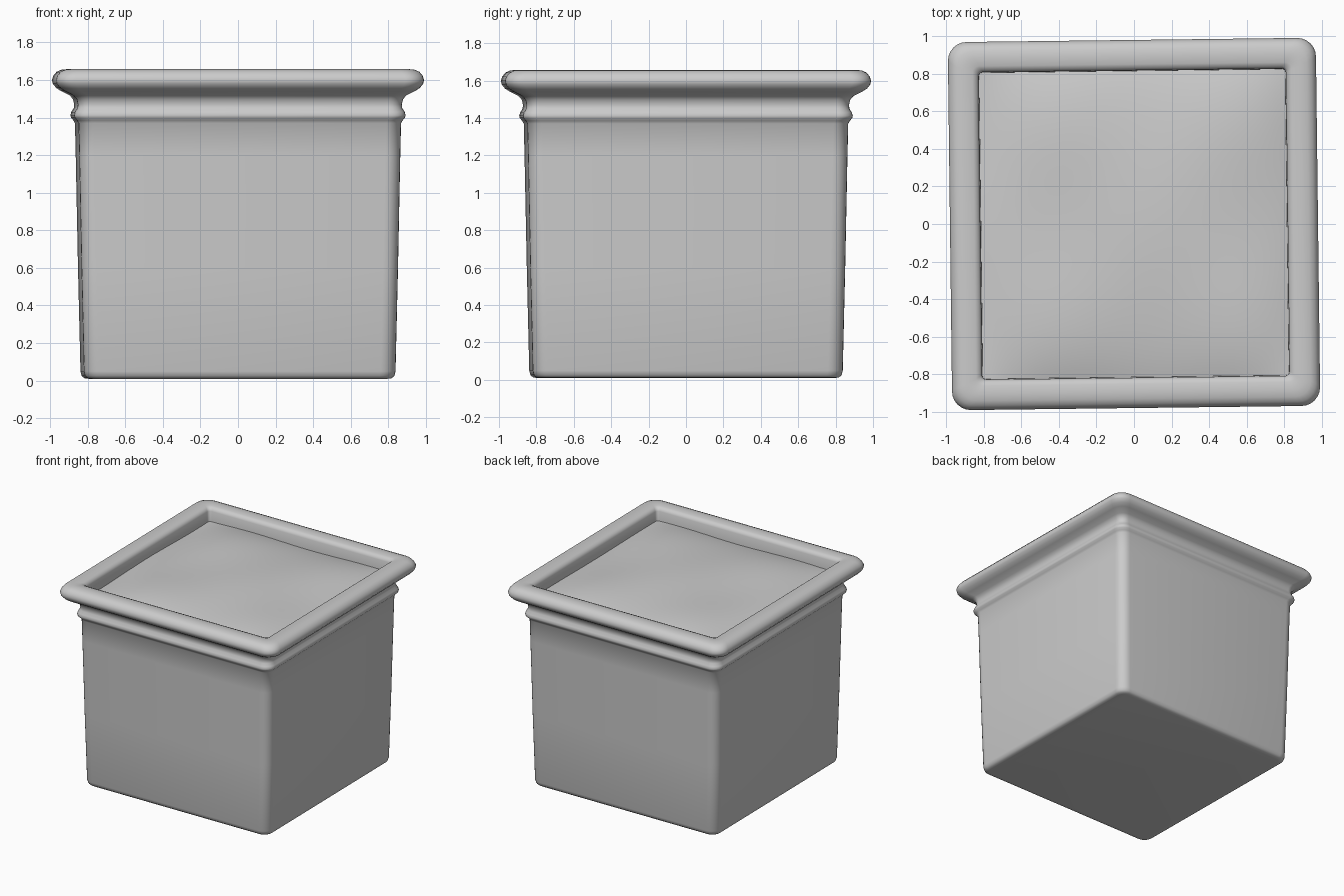
import bpy, bmesh, math

if "Cube" in bpy.data.objects:
    bpy.data.objects.remove(bpy.data.objects["Cube"])

TURN = math.radians(0.7)  # the pot sits very slightly turned


def rounded_square(half, radius, z, steps=6):
    """Points of a square outline with rounded corners."""
    c = half - radius
    pts = []
    for q, (sx, sy) in enumerate([(1, 1), (-1, 1), (-1, -1), (1, -1)]):
        for i in range(steps + 1):
            a = math.pi / 2 * (q + i / steps)
            pts.append((sx * c + radius * math.cos(a), sy * c + radius * math.sin(a), z))
    return pts


def finish(name, bm, angle):
    bmesh.ops.recalc_face_normals(bm, faces=bm.faces)
    mesh = bpy.data.meshes.new(name)
    bm.to_mesh(mesh)
    bm.free()
    ob = bpy.data.objects.new(name, mesh)
    bpy.context.collection.objects.link(ob)
    ob.rotation_euler.z = TURN
    bpy.ops.object.select_all(action='DESELECT')
    ob.select_set(True)
    bpy.context.view_layer.objects.active = ob
    bpy.ops.object.shade_smooth_by_angle(angle=math.radians(angle))
    return ob


# Pot: half width, corner radius, height, from the base up and over the rim
profile = [
    (0.785, 0.05, 0.010), (0.808, 0.065, 0.013), (0.823, 0.08, 0.025), (0.829, 0.08, 0.05),
    (0.842, 0.08, 0.60), (0.854, 0.08, 1.20), (0.858, 0.08, 1.37),
    (0.867, 0.08, 1.385), (0.879, 0.08, 1.40), (0.882, 0.08, 1.412), (0.877, 0.08, 1.43),
    (0.864, 0.07, 1.45), (0.862, 0.07, 1.47), (0.868, 0.07, 1.497), (0.885, 0.075, 1.517),
    (0.93, 0.085, 1.54), (0.957, 0.095, 1.557), (0.975, 0.10, 1.58), (0.979, 0.10, 1.60),
    (0.972, 0.10, 1.622), (0.955, 0.095, 1.643), (0.93, 0.085, 1.654), (0.895, 0.06, 1.658),
    (0.85, 0.035, 1.655), (0.828, 0.03, 1.646), (0.818, 0.025, 1.625), (0.815, 0.02, 1.52),
]
bm = bmesh.new()
rings = [[bm.verts.new(p) for p in rounded_square(*row)] for row in profile]
for low, high in zip(rings, rings[1:]):
    n = len(low)
    for i in range(n):
        j = (i + 1) % n
        bm.faces.new((low[i], low[j], high[j], high[i]))
bm.faces.new(rings[0])
finish("square_pot", bm, 60)

# Soil: gently domed and uneven surface just below the rim
bm = bmesh.new()
bmesh.ops.create_grid(bm, x_segments=40, y_segments=40, size=0.815)
for v in bm.verts:
    x, y = v.co.x / 0.815, v.co.y / 0.815
    dome = (1 - x ** 4) * (1 - y ** 4)
    ripple = 0.008 * math.sin(5 * x + 1) * math.cos(4 * y)
    v.co.z = 1.545 + 0.055 * dome + ripple
finish("soil", bm, 60)
for f in bpy.data.objects["soil"].data.polygons:
    if f.normal.z < 0:
        f.flip()
